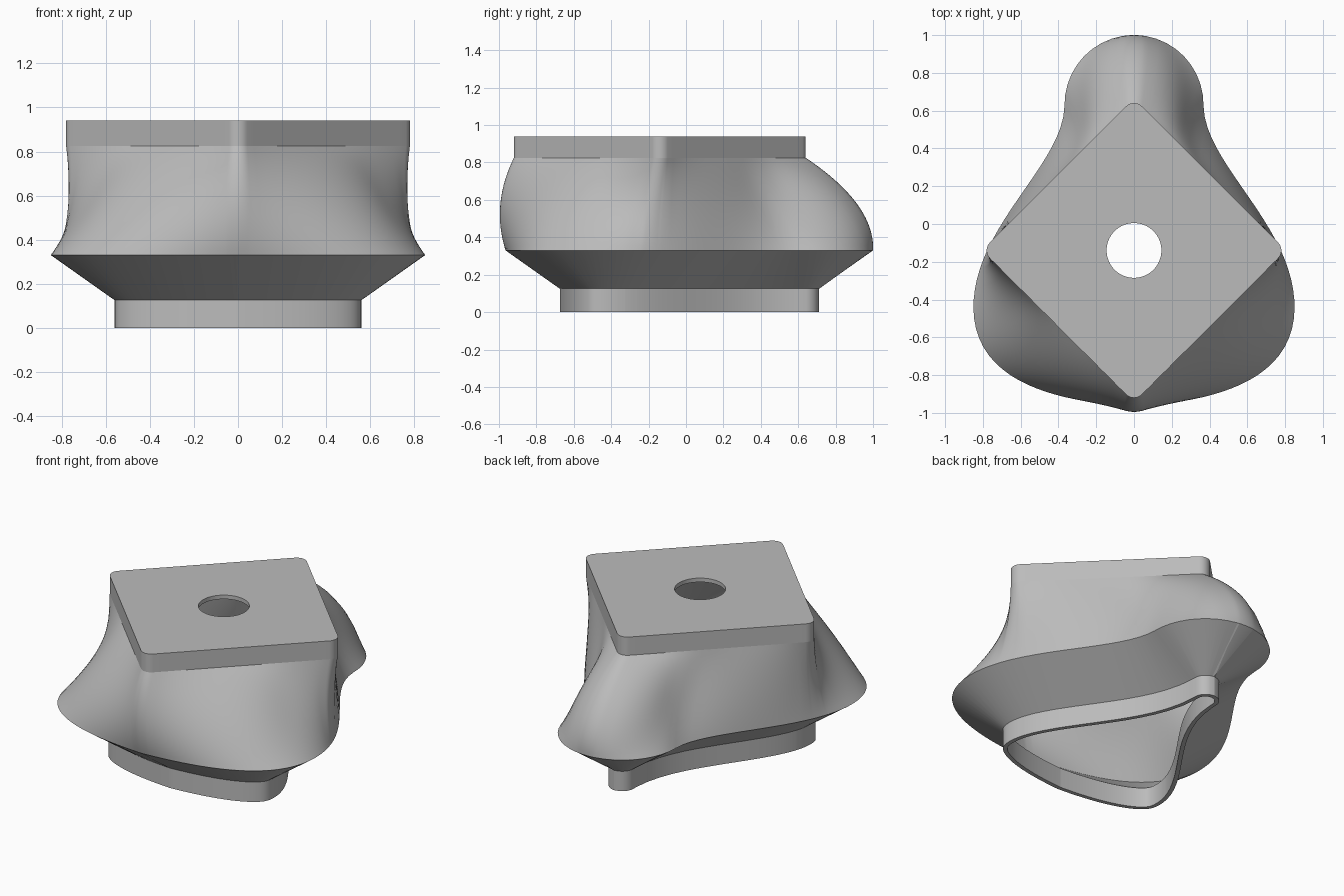
import bpy, bmesh, math
from mathutils import Vector
from mathutils.geometry import interpolate_bezier

if "Cube" in bpy.data.objects:
    bpy.data.objects.remove(bpy.data.objects["Cube"], do_unlink=True)

grey = bpy.data.materials.new("plain_grey")
grey.use_nodes = True
grey.diffuse_color = (0.5, 0.5, 0.5, 1)
grey.node_tree.nodes["Principled BSDF"].inputs["Base Color"].default_value = (0.5, 0.5, 0.5, 1)

NECK_Z, RIM_Z, PLATE_Z, TOP_Z = 0.125, 0.33, 0.825, 0.94
WALL, INSET = 0.025, 0.29
CENTRE = Vector((0, -0.14))
HALF_DIAGONAL, CORNER, HOLE = 0.805, 0.06, 0.145


def square_quarter(half, r):
    """Quarter of a rounded diamond, from its front tip to its +x tip."""
    c = half - r * math.sqrt(2)
    arc = [math.radians(45 * i / 5) for i in range(6)]
    first = [Vector((r * math.sin(a), -c - r * math.cos(a))) for a in arc]
    last = [Vector((-p.y, -p.x)) for p in reversed(first)]
    edge = [first[-1].lerp(last[0], i / 24) for i in range(1, 24)]
    return first + edge + last


def square_half(half, r):
    quarter = square_quarter(half, r)
    back = [Vector((p.x, -p.y)) for p in reversed(quarter[:-1])]
    return [p + CENTRE for p in quarter + back]


def lengths(points):
    total = [0.0]
    for a, b in zip(points, points[1:]):
        total.append(total[-1] + (b - a).length)
    return [t / total[-1] for t in total]


def sample(points, fractions):
    """Points along a polyline at the given fractions of its length."""
    along, result, k = lengths(points), [], 0
    for f in fractions:
        while k < len(along) - 2 and along[k + 1] < f:
            k += 1
        result.append(points[k].lerp(points[k + 1], (f - along[k]) / (along[k + 1] - along[k])))
    return result


# Pear-shaped rim outline, from the front round the +x side to the back
segments = [
    ((0, -0.965), (0.45, -0.94), (0.85, -0.82), (0.85, -0.44)),
    ((0.85, -0.44), (0.85, -0.01), (0.368, 0.32), (0.368, 0.63)),
    ((0.368, 0.63), (0.368, 0.835), (0.205, 1.0), (0, 1.0)),
]
dense = [Vector((0, -0.965))]
for s in segments:
    dense += [p.to_2d() for p in interpolate_bezier(*[Vector(p).to_3d() for p in s], 80)[1:]]

# Match the outline's points to those of the diamond, corner to corner
split = next(i for i, p in enumerate(dense) if p.y > -0.2)
fractions = lengths(square_quarter(HALF_DIAGONAL, CORNER))
front = sample(dense[:split + 1], fractions)
back = sample(dense[split:], [1 - f for f in reversed(fractions)])
outline = front + back[1:]
normals = [Vector((0, -1))]
for a, b in zip(outline, outline[2:]):
    d = (b - a).normalized()
    normals.append(Vector((d.y, -d.x)))
normals.append(Vector((0, 1)))


def rim(inset):
    return [p - n * inset for p, n in zip(outline, normals)]


def ring(half, z):
    """Mirror a half outline into a closed ring at height z."""
    return [(p.x, p.y, z) for p in half] + [(-p.x, p.y, z) for p in half[-2:0:-1]]


def loft(inset):
    """Rings that blend the rim into the diamond with a changing bulge."""
    low = rim(inset)
    high = square_half(HALF_DIAGONAL - inset * math.sqrt(2), CORNER - inset)
    rings, steps = [], 20
    for i in range(steps + 1):
        t = i / steps
        half = []
        for a, b, n in zip(low, high, normals):
            w = n.y * n.y
            bulge = -0.04 * (1 - w) + (0.05 if n.y < 0 else 0.095) * w
            half.append(a.lerp(b, t) + n * bulge * 4 * t * (1 - t))
        rings.append(ring(half, RIM_Z + (PLATE_Z - RIM_Z) * t))
    return rings


def strip(name, *bands):
    """Object made of bands of rings, each ring bridged to the next."""
    bm = bmesh.new()
    for band in bands:
        rows = [[bm.verts.new(c) for c in r] for r in band]
        n = len(rows[0])
        for a, b in zip(rows, rows[1:]):
            for i in range(n):
                j = (i + 1) % n
                bm.faces.new((a[i], a[j], b[j], b[i]))
    mesh = bpy.data.meshes.new(name)
    bm.to_mesh(mesh)
    bm.free()
    mesh.materials.append(grey)
    obj = bpy.data.objects.new(name, mesh)
    bpy.context.collection.objects.link(obj)
    bpy.ops.object.select_all(action='DESELECT')
    obj.select_set(True)
    bpy.context.view_layer.objects.active = obj
    bpy.ops.object.shade_smooth_by_angle(angle=math.radians(30))


# Thin-walled neck, open underneath
neck, neck_in = rim(INSET), rim(INSET + WALL)
strip("neck", [ring(neck_in, NECK_Z), ring(neck_in, 0), ring(neck, 0), ring(neck, NECK_Z)])

# Sloping underside between neck and rim
strip("flared_underside",
      [ring(neck, NECK_Z), ring(outline, RIM_Z)],
      [ring(rim(WALL), RIM_Z), ring(neck_in, NECK_Z)])

# Curved body, outer skin and inner skin
strip("body", loft(0), loft(WALL)[::-1])

# Diamond plate with a round hole
square = square_half(HALF_DIAGONAL, CORNER)
square_in = square_half(HALF_DIAGONAL - WALL * math.sqrt(2), CORNER - WALL)
hole = [CENTRE + (p - CENTRE).normalized() * HOLE for p in square]
ceiling = TOP_Z - WALL
strip("top_plate", [ring(square, PLATE_Z), ring(square, TOP_Z), ring(hole, TOP_Z),
                    ring(hole, ceiling), ring(square_in, ceiling), ring(square_in, PLATE_Z)])
